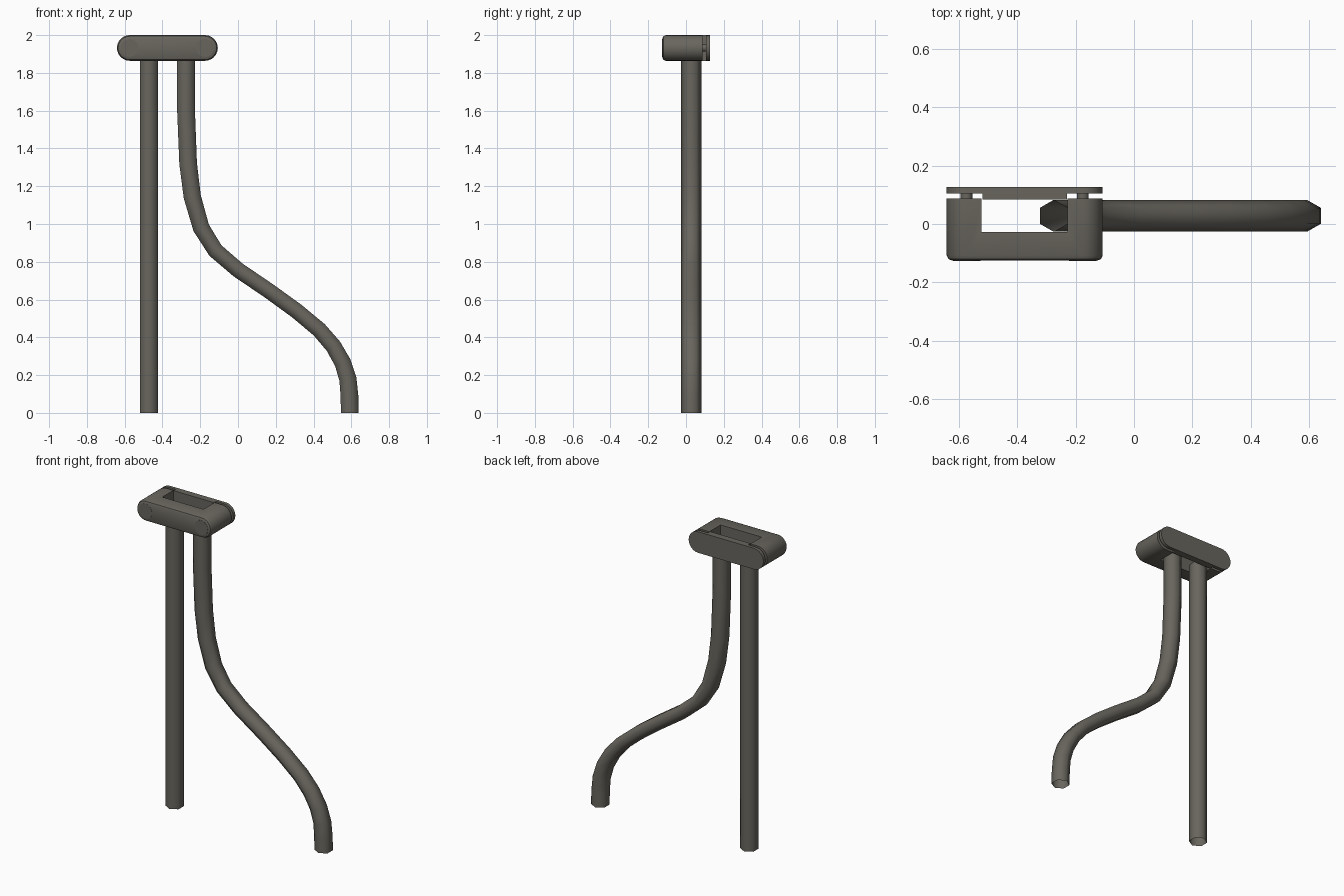
import bpy, bmesh, math
from mathutils import Vector

if "Cube" in bpy.data.objects:
    bpy.data.objects.remove(bpy.data.objects["Cube"])

metal = bpy.data.materials.new("dark warm grey")
metal.diffuse_color = (0.14, 0.131, 0.111, 1)
metal.use_nodes = True
metal.node_tree.nodes["Principled BSDF"].inputs["Base Color"].default_value = metal.diffuse_color

XL, XR, ZC, R = -0.573, -0.175, 1.932, 0.068   # clasp end centres and radius


def make(name, bm, angle=None):
    bmesh.ops.recalc_face_normals(bm, faces=bm.faces)
    mesh = bpy.data.meshes.new(name)
    bm.to_mesh(mesh)
    bm.free()
    obj = bpy.data.objects.new(name, mesh)
    bpy.context.collection.objects.link(obj)
    mesh.materials.append(metal)
    if angle:
        smooth(obj, angle)
    return obj


def smooth(obj, angle):
    bpy.ops.object.select_all(action='DESELECT')
    obj.select_set(True)
    bpy.context.view_layer.objects.active = obj
    bpy.ops.object.shade_smooth_by_angle(angle=math.radians(angle))


def loft(bm, rings, caps=True):
    loops = [[bm.verts.new(p) for p in ring] for ring in rings]
    n = len(loops[0])
    for a, b in zip(loops, loops[1:]):
        for i in range(n):
            bm.faces.new((a[i], a[(i + 1) % n], b[(i + 1) % n], b[i]))
    if caps:
        bm.faces.new(loops[0])
        bm.faces.new(loops[-1])


def stadium(y, inset=0.0, seg=12):
    pts = []
    for cx, start in ((XR, -math.pi / 2), (XL, math.pi / 2)):
        for i in range(seg + 1):
            a = start + math.pi * i / seg
            pts.append((cx + (R - inset) * math.cos(a), y,
                        ZC + (R - inset) * math.sin(a)))
    return pts


def box(bm, lo, hi):
    lo, hi = Vector(lo), Vector(hi)
    res = bmesh.ops.create_cube(bm, size=1)
    for v in res['verts']:
        v.co = (lo + hi) / 2 + Vector(c * s for c, s in zip(v.co, hi - lo))


def disc(name, x, r, y0, y1, seg=24):
    bm = bmesh.new()
    loft(bm, [[(x + r * math.cos(math.tau * i / seg), y,
                ZC + r * math.sin(math.tau * i / seg)) for i in range(seg)]
              for y in (y0, y1)])
    return make(name, bm, 35)


# six-sided open tube swept along an (x, z) path
def tube(name, path, thin):
    pts = [Vector(p) for p in path]
    rings = []
    for i, p in enumerate(pts):
        t = (pts[min(i + 1, len(pts) - 1)] - pts[max(i - 1, 0)]).normalized()
        if i in (0, len(pts) - 1):
            t = Vector((0, -1))
        n = Vector((-t.y, t.x))
        w = 0.0545 * (1 - thin * abs(t.x))
        rings.append([(p.x + n.x * w * math.sin(math.tau * k / 6),
                       0.028 + 0.0545 * math.cos(math.tau * k / 6),
                       p.y + n.y * w * math.sin(math.tau * k / 6))
                      for k in range(6)])
    bm = bmesh.new()
    loft(bm, rings, caps=False)
    obj = make(name, bm)
    for f in obj.data.polygons:
        f.use_smooth = True


# U-shaped clasp body with a softened front rim
bm = bmesh.new()
loft(bm, [stadium(-0.125, 0.018), stadium(-0.12, 0.006),
          stadium(-0.107), stadium(0.087)])
body = make("clasp_body", bm)
bm = bmesh.new()
box(bm, (-0.521, -0.027, 1.7), (-0.228, 0.3, 2.2))
cutter = make("clasp_slot_cutter", bm)
cutter.hide_render = True
mod = body.modifiers.new("slot", 'BOOLEAN')
mod.operation = 'DIFFERENCE'
mod.solver = 'EXACT'
mod.object = cutter
bpy.context.view_layer.objects.active = body
bpy.ops.object.modifier_apply(modifier=mod.name)
bpy.data.objects.remove(cutter)
smooth(body, 35)

# back plate and the tab that closes the slot
bm = bmesh.new()
loft(bm, [stadium(0.105), stadium(0.126)])
make("back_plate", bm, 35)
bm = bmesh.new()
box(bm, (-0.519, 0.083, ZC - R), (-0.23, 0.106, ZC + R))
make("back_plate_tab", bm)

# pins joining the plate, and their round heads on the front
for side, x in (("left", XL), ("right", XR)):
    disc("pin_" + side, x, 0.02, 0.08, 0.11)
    disc("pin_head_" + side, x, 0.047, -0.126, -0.12)

# straight and curved cord strands
tube("straight_cord", [(-0.472, 1.89), (-0.472, 0)], 0)
tube("curved_cord", [(-0.275, 1.89), (-0.275, 1.6), (-0.264, 1.32),
                     (-0.242, 1.144), (-0.195, 0.98), (-0.12, 0.86),
                     (0, 0.757), (0.165, 0.645), (0.31, 0.54), (0.43, 0.44),
                     (0.505, 0.353), (0.555, 0.265), (0.582, 0.178),
                     (0.59, 0.09), (0.592, 0)], 0.16)
